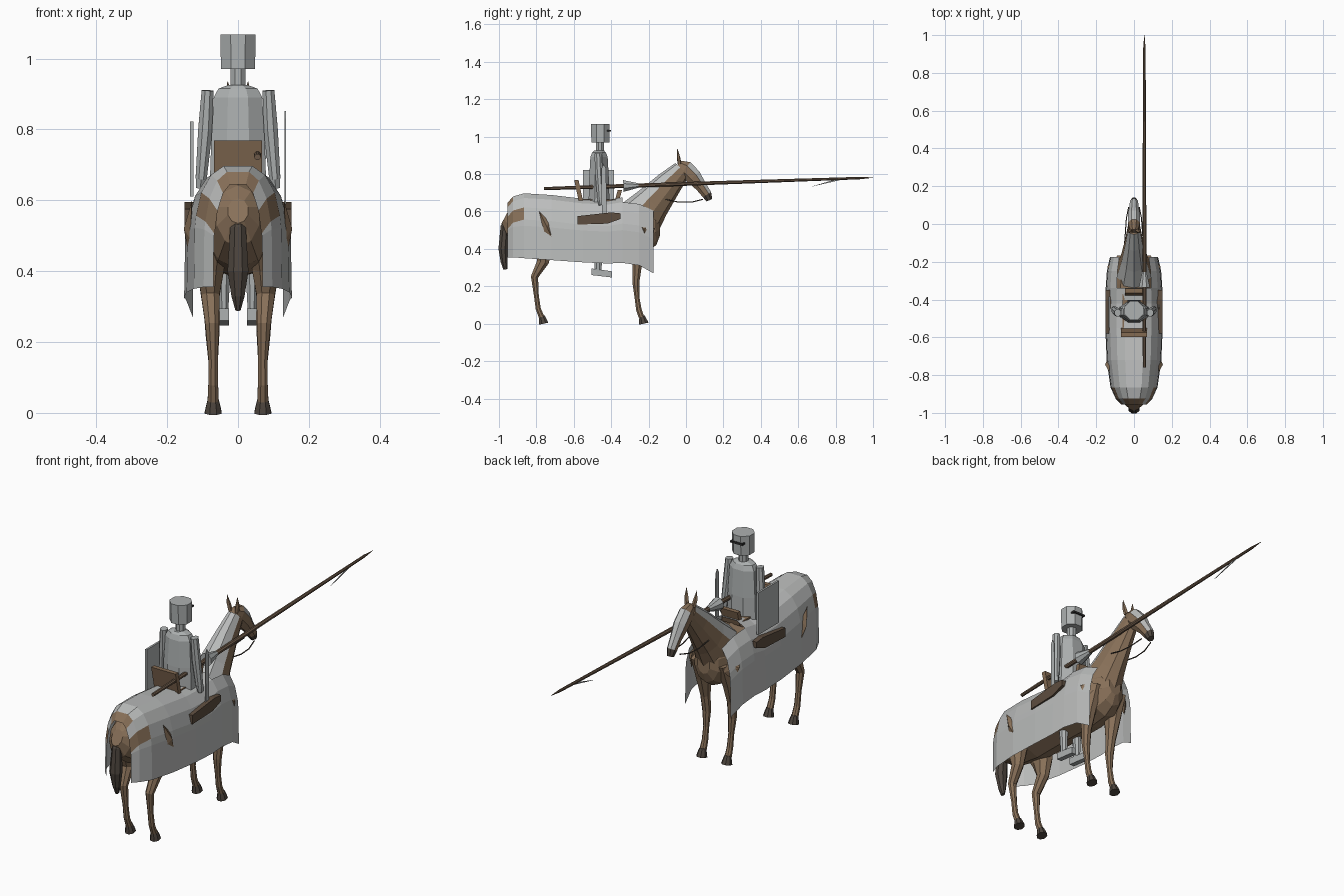
import bpy, bmesh, math
from mathutils import Vector


def material(name, rgb):
    m = bpy.data.materials.new(name)
    m.diffuse_color = (*rgb, 1)
    return m


CLOTH = material("pale cloth", (0.50, 0.51, 0.505))
STEEL = material("steel grey", (0.42, 0.44, 0.44))
COAT = material("horse brown", (0.25, 0.165, 0.10))
WOOD = material("saddle wood", (0.23, 0.145, 0.085))
LANCE = material("dark wood", (0.15, 0.10, 0.065))
LEATHER = material("dark leather", (0.11, 0.075, 0.05))
HAIR = material("dark hair", (0.075, 0.06, 0.048))
BLACK = material("slit black", (0.03, 0.03, 0.03))


def finish(name, bm, mats, recalc=True):
    if recalc:
        bmesh.ops.recalc_face_normals(bm, faces=bm.faces)
    me = bpy.data.meshes.new(name)
    bm.to_mesh(me)
    bm.free()
    for m in mats:
        me.materials.append(m)
    ob = bpy.data.objects.new(name, me)
    bpy.context.collection.objects.link(ob)
    return ob


def tube(name, pts, mats, n=8, rule=None):
    """Loft of elliptical rings; each point is (x, y, z, half width, half depth)."""
    bm = bmesh.new()
    c = [Vector(p[:3]) for p in pts]
    rings = []
    for i, p in enumerate(pts):
        t = (c[min(i + 1, len(c) - 1)] - c[max(i - 1, 0)]).normalized()
        v = Vector((1, 0, 0)).cross(t).normalized()
        u = t.cross(v)
        ring = []
        for k in range(n):
            a = 2 * math.pi * (k + 0.5) / n
            ring.append(bm.verts.new(c[i] + u * math.cos(a) * p[3] + v * math.sin(a) * p[4]))
        rings.append(ring)
    for i in range(len(rings) - 1):
        for k in range(n):
            j = (k + 1) % n
            f = bm.faces.new((rings[i][k], rings[i][j], rings[i + 1][j], rings[i + 1][k]))
            if rule:
                f.material_index = rule(i, math.sin(2 * math.pi * (k + 1) / n))
    bm.faces.new(rings[0])
    f = bm.faces.new(rings[-1])
    f.material_index = rule(len(rings) - 2, 0) if rule else 0
    return finish(name, bm, mats)


def box(name, lo, hi, mat, tilt=0):
    bm = bmesh.new()
    bmesh.ops.create_cube(bm, size=1)
    for v in bm.verts:
        q = [(a + b) / 2 + (b - a) * s for a, b, s in zip(lo, hi, v.co)]
        q[1] += tilt * v.co.z
        v.co = q
    return finish(name, bm, [mat])


def hull(name, pts, mat):
    bm = bmesh.new()
    vs = [bm.verts.new(p) for p in pts]
    bmesh.ops.convex_hull(bm, input=vs)
    return finish(name, bm, [mat])


# Horse body
tube("horse_body", [(0, -0.968, 0.57, 0.03, 0.04), (0, -0.94, 0.555, 0.062, 0.09),
                    (0, -0.86, 0.54, 0.095, 0.135), (0, -0.70, 0.525, 0.12, 0.145),
                    (0, -0.50, 0.515, 0.125, 0.135), (0, -0.32, 0.51, 0.12, 0.135),
                    (0, -0.22, 0.515, 0.10, 0.13), (0, -0.165, 0.52, 0.07, 0.10),
                    (0, -0.14, 0.52, 0.035, 0.05)], [COAT], 10)

# Neck, covered in cloth along its crest
tube("neck", [(0, -0.25, 0.56, 0.095, 0.125), (0, -0.18, 0.645, 0.07, 0.098),
              (0, -0.09, 0.75, 0.047, 0.072), (0, -0.02, 0.825, 0.034, 0.05)],
     [COAT, CLOTH], 10, lambda i, s: int(s > 0.1))

# Head with a pale face guard and a dark muzzle
tube("head", [(0, -0.04, 0.855, 0.022, 0.022), (0, -0.005, 0.83, 0.034, 0.048),
              (0, 0.04, 0.785, 0.035, 0.046), (0, 0.08, 0.735, 0.027, 0.033),
              (0, 0.112, 0.69, 0.023, 0.028), (0, 0.125, 0.66, 0.016, 0.018)],
     [COAT, CLOTH, HAIR], 8,
     lambda i, s: 2 if i == 4 else (1 if s > 0.5 and i in (1, 2, 3) else 0))

# Tail
tube("tail", [(0, -0.95, 0.56, 0.012, 0.015), (0, -0.968, 0.52, 0.024, 0.025),
              (0, -0.978, 0.40, 0.032, 0.027), (0, -0.972, 0.33, 0.02, 0.02),
              (0, -0.965, 0.29, 0.008, 0.012)], [HAIR], 8)

# Parts mirrored on both sides of the horse
for side, s in (("right", 1), ("left", -1)):
    def limb(name, pts, mat, n=8):
        tube(f"{name}_{side}", [(s * p[0], *p[1:]) for p in pts], [mat], n)

    limb("ear", [(0.018, -0.035, 0.855, 0.011, 0.011), (0.025, -0.04, 0.89, 0.011, 0.009),
                 (0.029, -0.046, 0.935, 0.001, 0.001)], COAT, 5)
    limb("hind_leg", [(0.07, -0.80, 0.52, 0.05, 0.09), (0.078, -0.765, 0.41, 0.042, 0.06),
                      (0.078, -0.765, 0.33, 0.028, 0.034), (0.073, -0.81, 0.25, 0.021, 0.021),
                      (0.07, -0.80, 0.15, 0.014, 0.014), (0.07, -0.79, 0.08, 0.015, 0.015),
                      (0.07, -0.772, 0.035, 0.017, 0.016)], COAT)
    limb("front_leg", [(0.072, -0.235, 0.52, 0.042, 0.075), (0.075, -0.25, 0.40, 0.036, 0.045),
                       (0.075, -0.262, 0.30, 0.024, 0.026), (0.072, -0.268, 0.22, 0.021, 0.02),
                       (0.07, -0.262, 0.14, 0.014, 0.014), (0.07, -0.252, 0.075, 0.015, 0.016),
                       (0.07, -0.238, 0.035, 0.017, 0.016)], COAT)
    for part, y in (("hind_hoof", -0.765), ("front_hoof", -0.23)):
        limb(part, [(0.07, y - 0.005, 0.04, 0.016, 0.016), (0.07, y, 0.018, 0.022, 0.023),
                    (0.07, y + 0.004, 0, 0.026, 0.028)], HAIR)

    # Haunch and shoulder showing through the trapper
    hull(f"haunch_patch_{side}", [(s * x, y, z) for x, y, z in
         ((0.13, -0.785, 0.60), (0.13, -0.73, 0.545), (0.135, -0.70, 0.425),
          (0.135, -0.76, 0.49), (0.153, -0.745, 0.52))], COAT)
    hull(f"shoulder_patch_{side}", [(s * x, y, z) for x, y, z in
         ((0.11, -0.27, 0.55), (0.10, -0.19, 0.53), (0.09, -0.17, 0.49),
          (0.12, -0.215, 0.44), (0.142, -0.225, 0.505))], COAT)

    # Saddle flap
    hull(f"saddle_flap_{side}", [(s * x, y, z) for x in (0.12, 0.151) for y, z in
         ((-0.58, 0.53), (-0.58, 0.575), (-0.40, 0.595), (-0.35, 0.59),
          (-0.35, 0.56), (-0.42, 0.535))], LEATHER)

    # Rein
    limb("rein", [(0.028, 0.09, 0.665, 0.003, 0.003), (0.04, 0.03, 0.65, 0.003, 0.003),
                  (0.045, -0.04, 0.65, 0.003, 0.003), (0.05, -0.11, 0.665, 0.003, 0.003)], HAIR, 5)

    # Rider limbs
    limb("arm", [(0.086, -0.47, 0.91, 0.018, 0.021), (0.092, -0.465, 0.80, 0.022, 0.022),
                 (0.104, -0.455, 0.66, 0.017, 0.02)], STEEL)
    limb("hand", [(0.104, -0.455, 0.67, 0.018, 0.02), (0.106, -0.45, 0.635, 0.014, 0.017)], STEEL, 6)
    limb("leg", [(0.045, -0.46, 0.66, 0.03, 0.035), (0.04, -0.47, 0.40, 0.02, 0.024),
                 (0.04, -0.47, 0.275, 0.013, 0.02)], STEEL)
    hull(f"shoe_{side}", [(s * x, y, z) for x in (0.026, 0.052) for y, z in
         ((-0.505, 0.26), (-0.505, 0.295), (-0.395, 0.28), (-0.395, 0.247))], STEEL)

# Trapper: open sheet, one station per (y, top z, bottom z, half width)
stations = [(-0.955, 0.645, 0.355, 0.068), (-0.925, 0.68, 0.355, 0.095), (-0.865, 0.697, 0.35, 0.122),
            (-0.72, 0.688, 0.34, 0.142), (-0.55, 0.668, 0.328, 0.149),
            (-0.42, 0.662, 0.322, 0.149), (-0.34, 0.675, 0.325, 0.147),
            (-0.25, 0.665, 0.312, 0.141), (-0.175, 0.63, 0.27, 0.125)]
bm = bmesh.new()
rows = []
for y, top, bot, w in stations:
    half = [(0.33 * w, top), (0.62 * w, top - 0.025), (0.85 * w, top - 0.075),
            (0.97 * w, top - 0.14), (w, (top + bot) / 2), (w * 1.02, bot)]
    prof = [(-x, z) for x, z in reversed(half)] + half
    rows.append([bm.verts.new((x, y, z)) for x, z in prof])
patches = []
for i in range(len(rows) - 1):
    for k in range(11):
        if i >= 6 and 4 <= k <= 6:
            continue  # opening for the neck
        f = bm.faces.new((rows[i][k], rows[i][k + 1], rows[i + 1][k + 1], rows[i + 1][k]))
        if i == 0 and k in (2, 4, 5, 6, 8) or i == 1 and k in (2, 8):
            patches.append(f)
bmesh.ops.inset_individual(bm, faces=patches, thickness=0.006)
for f in patches:
    f.material_index = 1
trapper = finish("trapper", bm, [CLOTH, COAT])

# Saddle
box("saddle_seat", (-0.06, -0.57, 0.635), (0.06, -0.37, 0.665), WOOD)
box("saddle_back", (-0.068, -0.585, 0.65), (0.068, -0.562, 0.768), WOOD, -0.025)
box("saddle_front", (-0.048, -0.375, 0.64), (0.048, -0.352, 0.715), WOOD, 0.02)

# Rider torso, neck and helmet
tube("torso", [(0, -0.465, 0.65, 0.086, 0.06), (0, -0.465, 0.76, 0.082, 0.058),
               (0, -0.465, 0.89, 0.074, 0.05), (0, -0.465, 0.915, 0.06, 0.04),
               (0, -0.465, 0.925, 0.03, 0.03)], [STEEL])
tube("rider_neck", [(0, -0.46, 0.915, 0.023, 0.023), (0, -0.46, 0.975, 0.023, 0.023)], [STEEL])
tube("helmet", [(0, -0.458, 0.97, 0.052, 0.052), (0, -0.458, 1.068, 0.054, 0.054)], [STEEL])
box("helmet_slit", (-0.034, -0.43, 1.027), (0.034, -0.402, 1.036), BLACK)

# Shield on the left, sword on the right
box("shield", (-0.136, -0.55, 0.61), (-0.126, -0.385, 0.822), STEEL)
hull("sword", [(x, y, z) for x in (0.131, 0.135) for y, z in
     ((-0.45, 0.58), (-0.425, 0.58), (-0.452, 0.83), (-0.44, 0.852), (-0.427, 0.83))], STEEL)

# Lance, hand guard and pennant
def on_lance(y):
    return (0.055, y, 0.722 + (y + 0.76) * 0.0335)


tube("lance", [(*on_lance(y), r, r) for y, r in
     ((-0.76, 0.009), (-0.30, 0.012), (0.3, 0.010), (0.93, 0.007), (1.0, 0.001))], [LANCE], 8)
tube("hand_guard", [(*on_lance(-0.335), 0.032, 0.034), (*on_lance(-0.255), 0.013, 0.013)], [STEEL], 8)
hull("pennant", [(x, y, z) for x in (0.0535, 0.0565) for y, z in
     ((0.86, 0.776), (0.80, 0.772), (0.66, 0.73))], STEEL)
